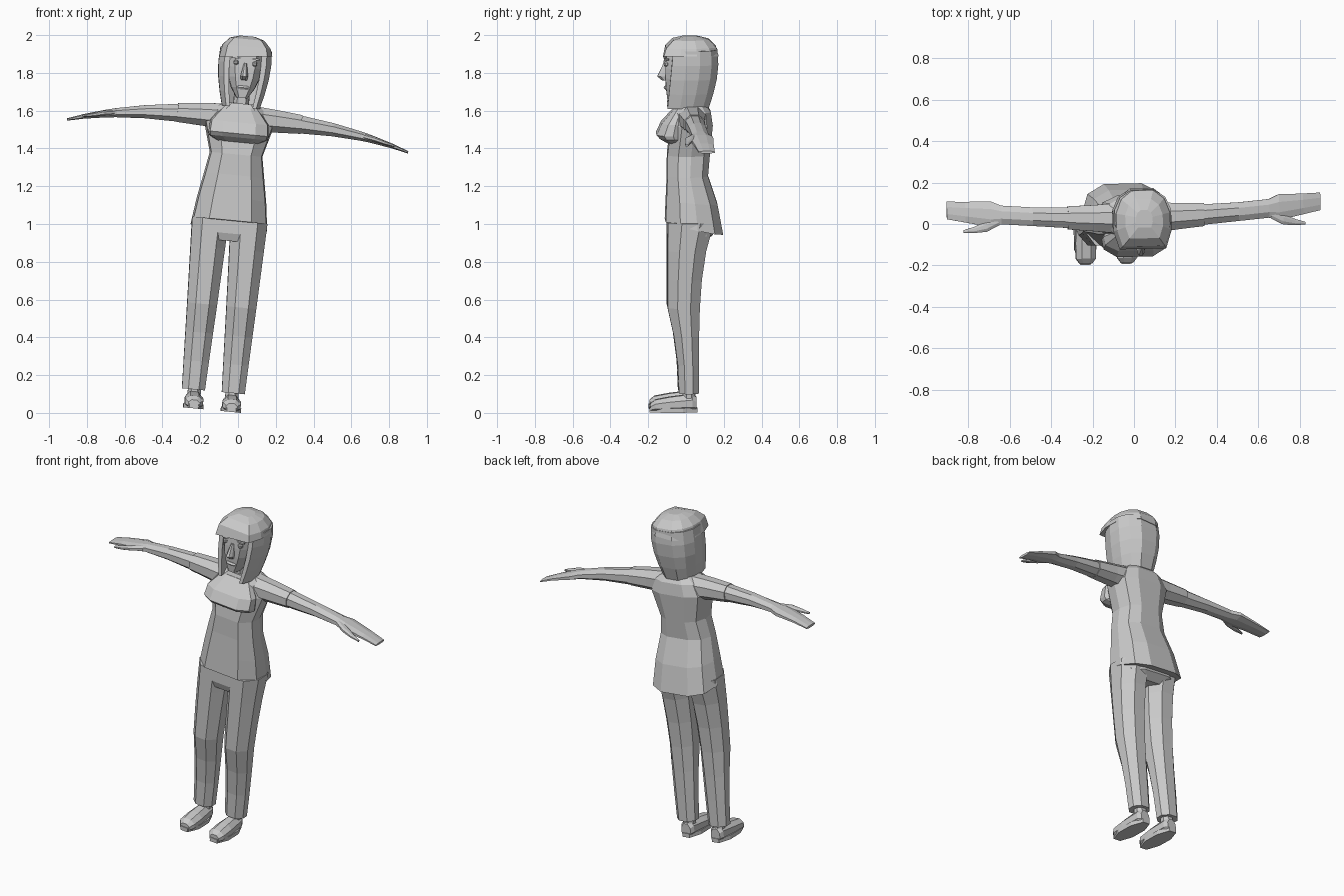
import bpy, bmesh, math
from mathutils import Matrix

cube = bpy.data.objects.get("Cube")
if cube:
    bpy.data.objects.remove(cube, do_unlink=True)

grey = bpy.data.materials.new("plain_grey")
grey.use_nodes = True
colour = (.59, .59, .59, 1)
grey.diffuse_color = colour
grey.node_tree.nodes["Principled BSDF"].inputs["Base Color"].default_value = colour

# The whole figure leans and turns slightly
lean = (Matrix.Translation((-.14, 0, .015))
        @ Matrix.Rotation(math.radians(5.5), 4, 'Y')
        @ Matrix.Rotation(math.radians(1.4), 4, 'Z'))

# Landmark heights
CUFF, CROTCH, HEM, WAIST, BUST = .1, .9, 1.01, 1.36, 1.47
SHOULDER, CHIN, EYE, BROW = 1.63, 1.66, 1.845, 1.88


def steps(count):
    return [i / count for i in range(count + 1)]


def mix(start, end, t):
    return start + (end - start) * t


def mirrored(half):
    return half + [(-side, depth) for side, depth in reversed(half)]


# Cross-sections as fractions: side -1 to 1, depth 0 at front to 1 at back
BODY = mirrored([(.55, 0), (.95, .25), (1, .55), (.85, .85), (.45, 1)])
LIMB = mirrored([(.45, 0), (1, .3), (1, .7), (.45, 1)])
HAIR = mirrored([(.8, 0), (1, .3), (1, .6), (.8, .85), (.4, 1)])
BOB = HAIR + [(side * .75, depth * .85) for side, depth in reversed(HAIR)]


def loft(name, rings):
    """Skin a list of equal-length rings and cap both ends."""
    bm = bmesh.new()
    rows = [[bm.verts.new(point) for point in ring] for ring in rings]
    for lower, upper in zip(rows, rows[1:]):
        for i in range(len(lower)):
            bm.faces.new((lower[i - 1], lower[i], upper[i], upper[i - 1]))
    bm.faces.new(rows[0])
    bm.faces.new(rows[-1])
    bmesh.ops.recalc_face_normals(bm, faces=bm.faces)
    bmesh.ops.transform(bm, matrix=lean, verts=bm.verts)
    mesh = bpy.data.meshes.new(name)
    bm.to_mesh(mesh)
    bm.free()
    mesh.materials.append(grey)
    bpy.context.collection.objects.link(bpy.data.objects.new(name, mesh))


def pair(name, rings):
    loft("left_" + name, rings)
    loft("right_" + name, [[(-x, y, z) for x, y, z in ring] for ring in rings])


def level(z, half, front, back, drop=0, skew=0, x=0, shape=BODY):
    """Horizontal ring; drop lowers its back, skew raises its left."""
    return [(x + side * half, mix(front, back, depth), z - drop * depth + skew * side)
            for side, depth in shape]


def across(x, y, z, thick, width):
    """Ring facing sideways."""
    return [(x, y + (depth - .5) * width, z + side * thick) for side, depth in LIMB]


def along(y, half, high):
    """Ring facing forward, for one foot."""
    return [(.1 + side * half, y, depth * high) for side, depth in LIMB]


def arm_ring(x, width, puff=1):
    """The arm droops, thins and drifts back towards the hand."""
    return across(x, y=.03 + .07 * x ** 2, z=1.555 - .13 * x ** 3,
                  thick=.07 * (1 - x) * puff, width=width * puff)


def leg_ring(t):
    """Trouser section from cuff to hip: flat shin, full seat."""
    inner, outer = mix(.045, .005, t), mix(.167, .2, t)
    return level(z=mix(CUFF, HEM, t), half=(outer - inner) / 2, x=(inner + outer) / 2,
                 front=-.04 - .06 * min(1, 2 * t) ** 2, back=.065 + .08 * t ** 4, shape=LIMB)


def face_ring(t):
    """Face section from chin to forehead."""
    return level(z=mix(CHIN, BROW + .05, t), half=.1 - .07 * (1 - t) ** 3,
                 front=-.1 - .01 * math.sin(math.pi * t), back=.1 * math.sqrt(t))


def bob_ring(t):
    """Open-fronted hair section, swelling upwards."""
    swell = math.sin(2 * t)
    return level(z=mix(SHOULDER - .02, BROW + .04, t), half=.1 + .04 * swell,
                 front=mix(-.1, -.07, t), back=.12 + .05 * swell, shape=BOB)


def crown_ring(angle):
    """Domed hair section; the fringe at its foot slants."""
    radius = math.cos(angle) ** .7
    return level(z=BROW + .11 * math.sin(angle), half=.14 * radius,
                 front=.025 - .145 * radius, back=.025 + .147 * radius,
                 skew=0 if angle else .015, shape=HAIR)


# Shirt
loft("shirt", [
    level(z=HEM, half=.204, front=-.11, back=.195, drop=.07),
    level(z=HEM + .12, half=.185, front=-.105, back=.165, drop=.03),
    level(z=WAIST - .11, half=.16, front=-.1, back=.115),
    level(z=WAIST, half=.14, front=-.1, back=.125),
    level(z=BUST + .05, half=.185, front=-.08, back=.14),
    level(z=SHOULDER - .04, half=.15, front=-.065, back=.13),
    level(z=SHOULDER, half=.09, front=-.05, back=.1)])
loft("bust", [
    level(z=BUST - .045, half=.11, front=-.1, back=0),
    level(z=BUST - .02, half=.155, front=-.14, back=0),
    level(z=BUST, half=.16, front=-.158, back=0),
    level(z=BUST + .06, half=.155, front=-.13, back=0),
    level(z=SHOULDER - .02, half=.09, front=-.06, back=0)])
pair("sleeve", [arm_ring(x, width, puff=1.06)
                for x, width in ((.08, .14), (.2, .12), (.33, .105))])

# Arms and hands
pair("arm", [arm_ring(x, width) for x, width in
             ((.3, .1), (.5, .09), (.65, .09), (.7, .125), (.82, .1), (.907, .085))])
pair("thumb", [
    across(x=.66, y=.035, z=1.52, thick=.014, width=.05),
    across(x=.72, y=.005, z=1.51, thick=.014, width=.05),
    across(x=.78, y=-.01, z=1.495, thick=.01, width=.03),
    across(x=.83, y=-.016, z=1.485, thick=.006, width=.012)])

# Trousers
loft("hips", [
    level(z=CROTCH, half=.12, front=-.085, back=.1),
    level(z=CROTCH + .04, half=.195, front=-.1, back=.14),
    level(z=HEM + .04, half=.19, front=-.1, back=.15)])
pair("trouser_leg", [leg_ring(t) for t in steps(6)])

# Feet
pair("ankle", [level(z, half=.035, x=.1, front=-.02, back=.045, shape=LIMB)
               for z in (.05, CUFF + .05)])
pair("shoe", [
    along(y=-.19, half=.03, high=.045),
    along(y=-.165, half=.048, high=.066),
    along(y=-.09, half=.05, high=.08),
    along(y=.03, half=.042, high=.095),
    along(y=.052, half=.03, high=.08)])
pair("sole", [level(z, half=.053, x=.1, front=-.195, back=.057, shape=LIMB)
              for z in (0, .024)])

# Head
loft("neck", [level(z, half=.042, front=-.04, back=.05) for z in (SHOULDER - .03, CHIN + .06)])
loft("face", [face_ring(t) for t in steps(5)])
loft("nose", [
    level(z=EYE - .09, half=.016, front=-.128, back=-.09, shape=LIMB),
    level(z=EYE - .07, half=.02, front=-.152, back=-.09, shape=LIMB),
    level(z=EYE, half=.008, front=-.119, back=-.09, shape=LIMB)])
loft("mouth", [level(z=CHIN + .055 + rise, half=.03, front=front, back=-.09, shape=LIMB)
               for rise, front in ((-.01, -.11), (0, -.118), (.01, -.11))])
pair("eye", [level(z=EYE + .014 * math.sin(angle), half=.014 * math.cos(angle),
                   front=-.108 - .012 * math.cos(angle), back=-.09, x=.05, shape=LIMB)
             for angle in (-1.2, -.5, .5, 1.2)])
pair("eyebrow", [level(z, half=.025, front=-.117, back=-.09, x=.05, shape=LIMB)
                 for z in (BROW - .014, BROW - .005)])

# Hair
loft("hair_bob", [bob_ring(t) for t in steps(4)])
loft("hair_crown", [crown_ring(angle) for angle in (0, .5, 1, 1.4)])
